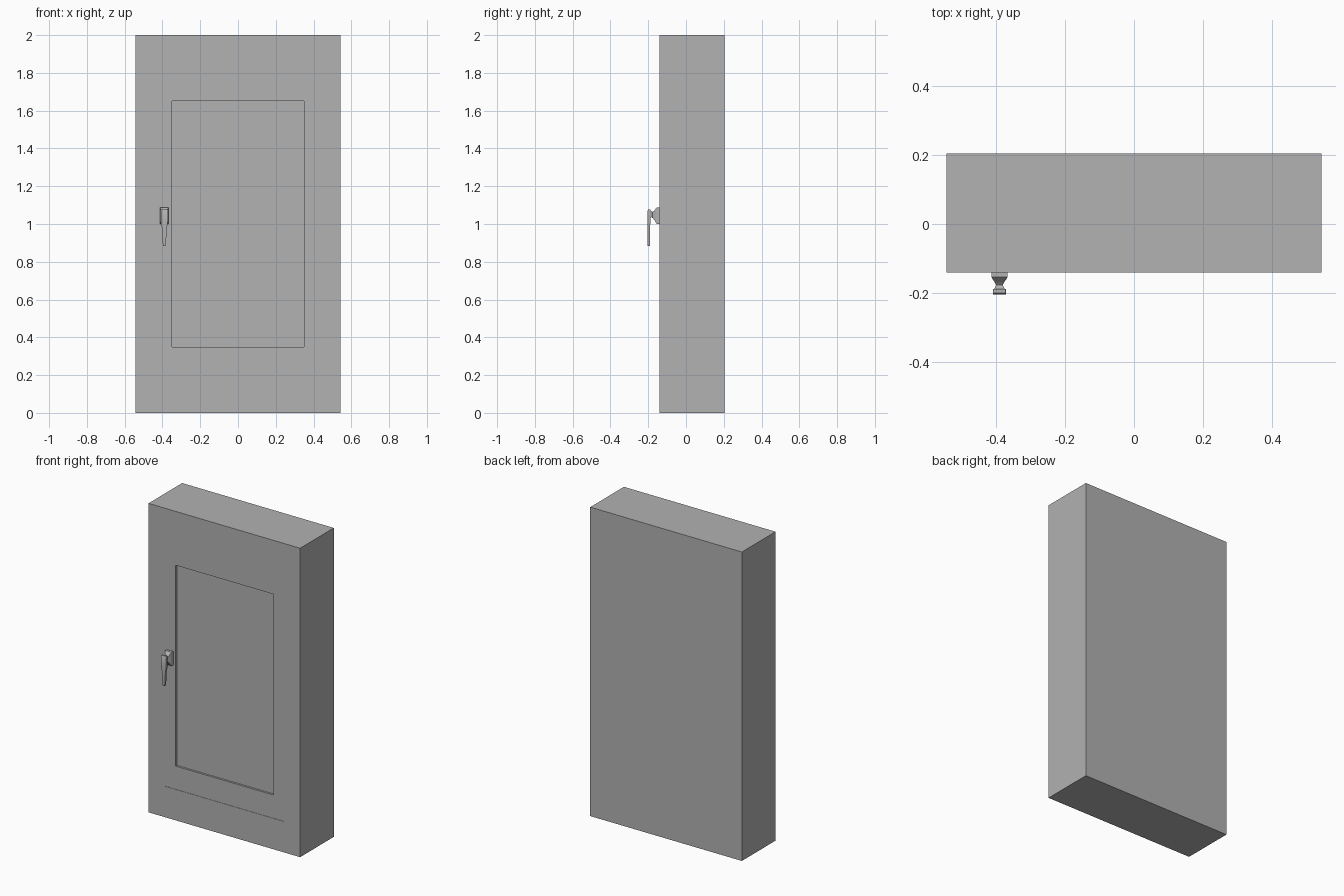
import bpy, bmesh

cube = bpy.data.objects.get("Cube")
if cube:
    bpy.data.objects.remove(cube, do_unlink=True)

grey = bpy.data.materials.new("cabinet grey")
grey.use_nodes = True
COLOUR = (0.445, 0.445, 0.445, 1)
grey.diffuse_color = COLOUR
grey.node_tree.nodes["Principled BSDF"].inputs["Base Color"].default_value = COLOUR


def loft(name, rings, smooth=False):
    """Skin a row of four-cornered rings and cap both ends."""
    bm = bmesh.new()
    loops = [[bm.verts.new(p) for p in ring] for ring in rings]
    for a, b in zip(loops, loops[1:]):
        for i in range(4):
            j = (i + 1) % 4
            bm.faces.new((a[i], a[j], b[j], b[i]))
    bm.faces.new(loops[0])
    bm.faces.new(loops[-1])
    bmesh.ops.recalc_face_normals(bm, faces=bm.faces)
    mesh = bpy.data.meshes.new(name)
    bm.to_mesh(mesh)
    bm.free()
    mesh.materials.append(grey)
    obj = bpy.data.objects.new(name, mesh)
    bpy.context.collection.objects.link(obj)
    if smooth:
        bpy.ops.object.select_all(action="DESELECT")
        obj.select_set(True)
        bpy.context.view_layer.objects.active = obj
        bpy.ops.object.shade_smooth_by_angle(angle=0.6)
    return obj


def upright(y, half, low, high, x=0):
    """Rectangle facing the front at depth y."""
    return [(x - half, y, low), (x + half, y, low),
            (x + half, y, high), (x - half, y, high)]


def level(z, half, front, back, x=0):
    """Horizontal rectangle at height z."""
    return [(x - half, front, z), (x + half, front, z),
            (x + half, back, z), (x - half, back, z)]


# Cabinet with a shallow door step and a deeper recessed panel
BACK, FRONT = 0.204, -0.14
DOOR, PANEL = FRONT + 0.002, FRONT + 0.015
loft("cabinet", [
    upright(BACK, 0.543, 0, 2),
    upright(FRONT, 0.543, 0, 2),
    upright(FRONT, 0.432, 0.2, 1.8),
    upright(DOOR, 0.432, 0.2, 1.8),
    upright(DOOR, 0.35, 0.35, 1.65),
    upright(PANEL, 0.35, 0.35, 1.65),
])

# Handle mount, waisted between the door and the lever
HX = -0.39
mount = [
    (DOOR, 0.023, 1.0, 1.088),
    (-0.154, 0.023, 1.0, 1.088),
    (-0.160, 0.020, 1.008, 1.082),
    (-0.168, 0.014, 1.022, 1.070),
    (-0.177, 0.010, 1.032, 1.064),
    (-0.184, 0.013, 1.036, 1.068),
    (-0.192, 0.017, 1.030, 1.074),
]
loft("handle_mount", [upright(*s, x=HX) for s in mount], smooth=True)

# Hanging lever, tapering to its grip
lever = [
    (1.076, 0.018, -0.200, -0.188),
    (1.070, 0.019, -0.204, -0.188),
    (1.005, 0.018, -0.204, -0.189),
    (0.980, 0.013, -0.204, -0.190),
    (0.890, 0.008, -0.204, -0.190),
    (0.883, 0.007, -0.203, -0.191),
]
loft("handle_lever", [level(*s, x=HX) for s in lever], smooth=True)
